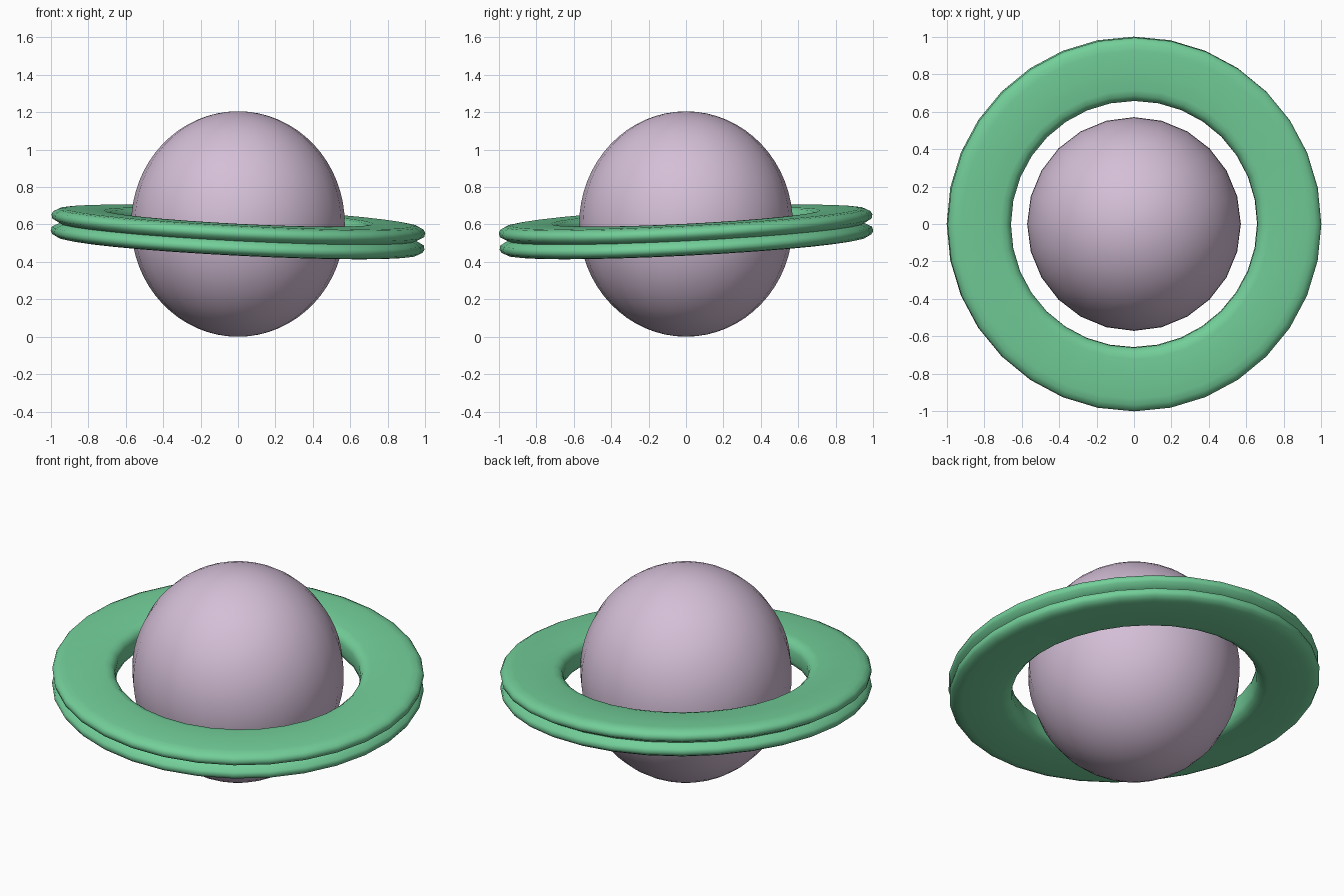
import bpy, bmesh, math
from mathutils import Matrix, Vector

if "Cube" in bpy.data.objects:
    bpy.data.objects.remove(bpy.data.objects["Cube"])


def finish(name, bm, color, angle):
    bmesh.ops.recalc_face_normals(bm, faces=bm.faces)
    mesh = bpy.data.meshes.new(name)
    bm.to_mesh(mesh)
    bm.free()
    mat = bpy.data.materials.new(name + "_color")
    mat.diffuse_color = color
    mat.use_nodes = True
    mat.node_tree.nodes["Principled BSDF"].inputs["Base Color"].default_value = mat.diffuse_color
    mesh.materials.append(mat)
    ob = bpy.data.objects.new(name, mesh)
    bpy.context.collection.objects.link(ob)
    bpy.ops.object.select_all(action='DESELECT')
    ob.select_set(True)
    bpy.context.view_layer.objects.active = ob
    bpy.ops.object.shade_smooth_by_angle(angle=math.radians(angle))
    return ob


# Globe: slightly tall sphere
bm = bmesh.new()
bmesh.ops.create_uvsphere(bm, u_segments=24, v_segments=32, radius=1)
bmesh.ops.scale(bm, vec=(0.571, 0.571, 0.6025), verts=bm.verts)
bmesh.ops.translate(bm, vec=(0, 0, 0.6025), verts=bm.verts)
finish("planet_globe", bm, (0.66, 0.52, 0.68, 1), 60)

# Ring: rounded flat section with a V groove round the outer rim
upper = [(0.66, 0.03), (0.668, 0.055), (0.69, 0.073), (0.72, 0.08), (0.93, 0.08),
         (0.965, 0.075), (0.99, 0.062), (1.0, 0.045), (0.995, 0.022)]
profile = upper + [(0.955, 0)] + [(r, -z) for r, z in reversed(upper)]
SEGMENTS = 32
bm = bmesh.new()
loops = []
for i in range(SEGMENTS):
    a = 2 * math.pi * i / SEGMENTS
    loops.append([bm.verts.new((r * math.cos(a), r * math.sin(a), z)) for r, z in profile])
for i, loop in enumerate(loops):
    nxt = loops[(i + 1) % SEGMENTS]
    for j in range(len(profile)):
        k = (j + 1) % len(profile)
        bm.faces.new((loop[j], nxt[j], nxt[k], loop[k]))

# Tilt the ring: high at back left, low at front right
axis = Vector((1, 1, 0)).normalized()
bmesh.ops.transform(bm, verts=bm.verts, matrix=Matrix.Translation((0, 0, 0.56))
                    @ Matrix.Rotation(math.radians(4.1), 4, axis))
finish("planet_ring", bm, (0.17, 0.62, 0.32, 1), 50)
